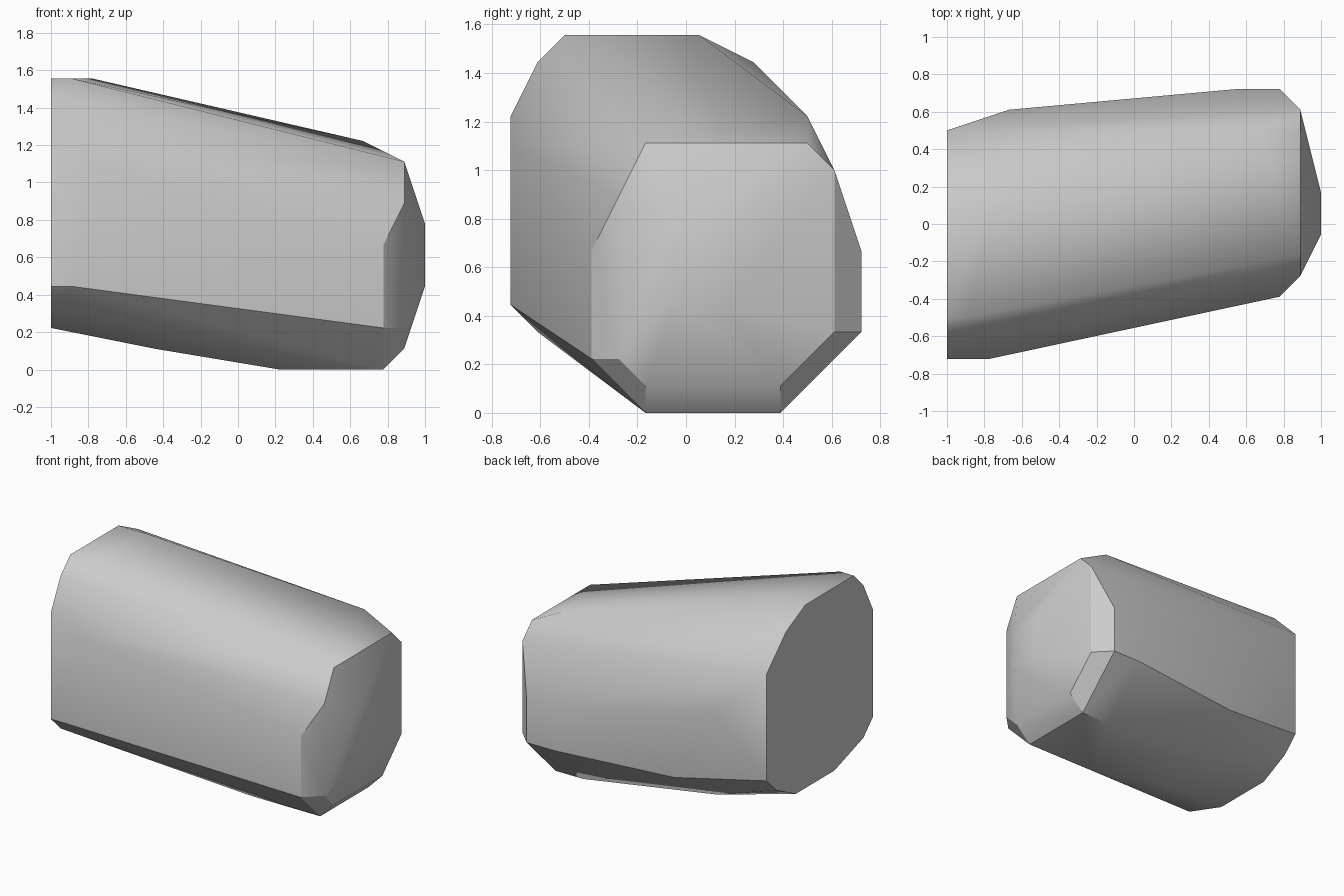
import bpy
import bmesh
from math import radians
from mathutils import Vector

default = bpy.data.objects.get("Cube")
if default:
    bpy.data.objects.remove(default, do_unlink=True)

# Cross-sections along the length, (y, z) in grid cells of one ninth of a unit
CELL = 1 / 9
CENTRE = Vector((9, 6.5, 0))
big_end = [(2, 14), (7, 14), (9, 13), (11, 11), (11, 4), (10, 3),
           (8, 2), (4, 2), (1, 3), (0, 4), (0, 11), (1, 13)]
small_end = [(5, 10), (11, 10), (12, 9), (12, 3), (10, 1), (5, 1), (4, 2), (4, 8)]
sections = {
    0: big_end,
    1: [(2, 14), (0, 4)],
    2: [(7, 14), (0, 10)],
    3: [(12, 8)],
    5: [(9, 1), (5, 1)],
    6: [(12, 3)],
    11: [(8, 0), (5, 0)],
    14: [(13, 3), (13, 6), (10, 0)],
    15: [(11, 11)],
    16: [(5, 0), (10, 0), (3, 2), (3, 6), (13, 3), (13, 6)],
    17: small_end,
    18: [(6, 4), (8, 4), (6, 7), (8, 7)],
}

# Wrap the sections in one tapered faceted body
bm = bmesh.new()
for x, ring in sections.items():
    for y, z in ring:
        bm.verts.new((Vector((x, y, z)) - CENTRE) * CELL)
bmesh.ops.convex_hull(bm, input=bm.verts[:])
bmesh.ops.delete(bm, geom=[v for v in bm.verts if not v.link_faces], context='VERTS')
bmesh.ops.dissolve_limit(bm, angle_limit=radians(1), verts=bm.verts[:], edges=bm.edges[:])
bmesh.ops.recalc_face_normals(bm, faces=bm.faces[:])

# Crisp ends and lower chamfers, rounded shading along the upper length
for face in bm.faces:
    face.smooth = True
for edge in bm.edges:
    a, b = (v.co for v in edge.verts)
    lengthwise = abs(a.x - b.x) > 0.8 * (a - b).length
    upper = a.z + b.z > 1.1
    ends = any(abs(f.normal.x) > 0.9 for f in edge.link_faces)
    rounded = lengthwise and upper and not ends
    edge.smooth = rounded or edge.calc_face_angle(0) < radians(30)

mesh = bpy.data.meshes.new("tapered_body")
bm.to_mesh(mesh)
bm.free()
body = bpy.data.objects.new("tapered_body", mesh)
bpy.context.collection.objects.link(body)

# Plain grey finish
grey = bpy.data.materials.new("plain_grey")
grey.use_nodes = True
colour = (0.6, 0.6, 0.6, 1)
grey.diffuse_color = colour
grey.node_tree.nodes["Principled BSDF"].inputs["Base Color"].default_value = colour
mesh.materials.append(grey)
